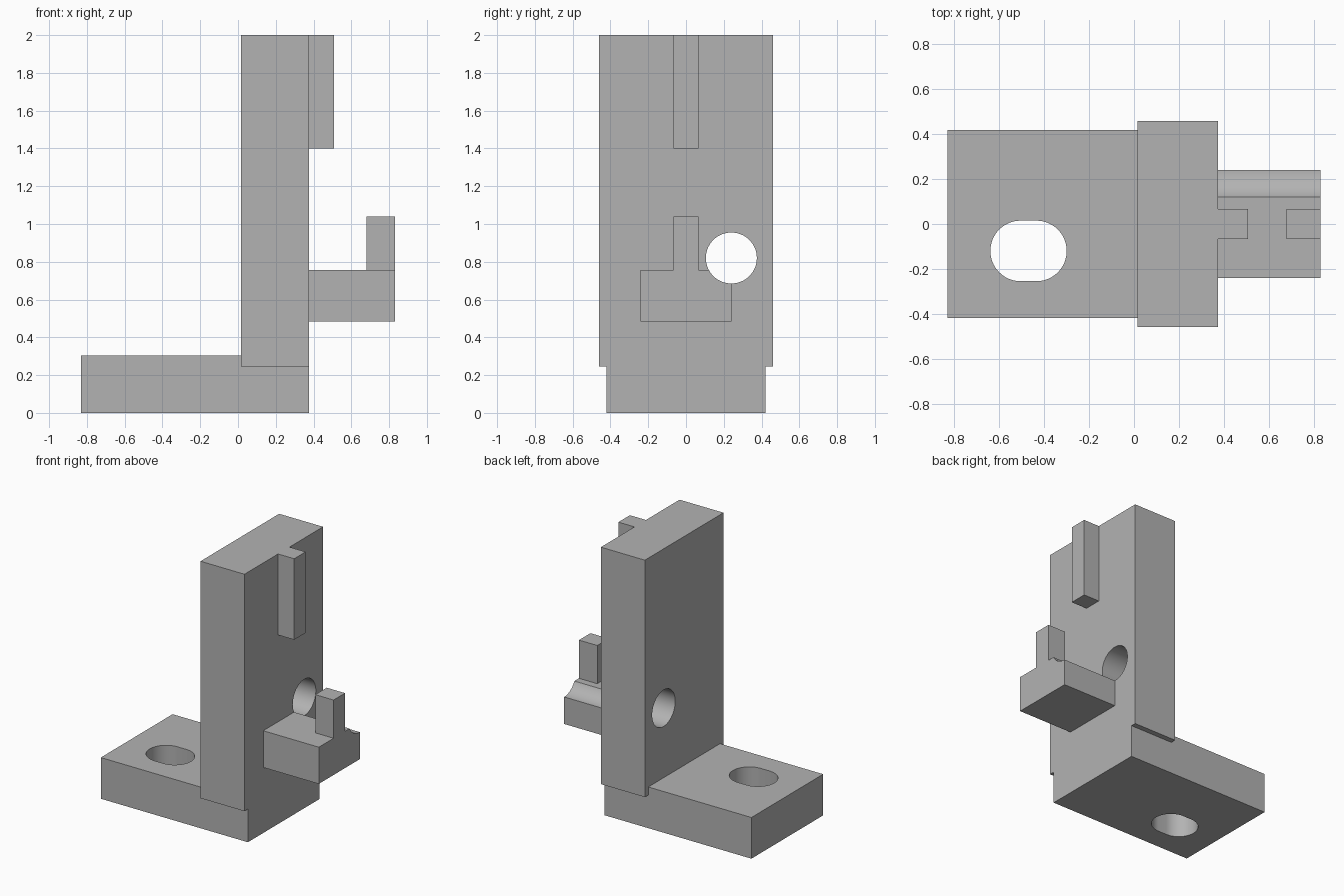
import bpy, bmesh, math
from mathutils import Vector

cube = bpy.data.objects.get("Cube")
if cube:
    bpy.data.objects.remove(cube, do_unlink=True)

# Single grey material
grey = bpy.data.materials.new("Grey")
grey.use_nodes = True
COLOUR = (0.45, 0.45, 0.45, 1)
grey.diffuse_color = COLOUR
grey.node_tree.nodes["Principled BSDF"].inputs["Base Color"].default_value = COLOUR


def prism(name, points, direction):
    """Extrude a closed outline along a direction."""
    bm = bmesh.new()
    face = bm.faces.new([bm.verts.new(p) for p in points])
    ext = bmesh.ops.extrude_face_region(bm, geom=[face])
    moved = [v for v in ext["geom"] if isinstance(v, bmesh.types.BMVert)]
    bmesh.ops.translate(bm, verts=moved, vec=Vector(direction))
    bmesh.ops.recalc_face_normals(bm, faces=bm.faces)
    mesh = bpy.data.meshes.new(name)
    bm.to_mesh(mesh)
    bm.free()
    mesh.materials.append(grey)
    obj = bpy.data.objects.new(name, mesh)
    bpy.context.collection.objects.link(obj)
    return obj


def block(name, x, y, z):
    outline = [(x[0], y[0], z[0]), (x[1], y[0], z[0]),
               (x[1], y[1], z[0]), (x[0], y[1], z[0])]
    return prism(name, outline, (0, 0, z[1] - z[0]))


def arc(radius, start, end, steps):
    angles = [start + (end - start) * i / steps for i in range(steps + 1)]
    return [(radius * math.cos(a), radius * math.sin(a)) for a in angles]


def combine(target, tool, operation):
    """Apply a boolean and discard the tool."""
    mod = target.modifiers.new(operation, 'BOOLEAN')
    mod.operation = operation
    mod.solver = 'EXACT'
    mod.object = tool
    bpy.context.view_layer.objects.active = target
    bpy.ops.object.modifier_apply(modifier=mod.name)
    bpy.data.objects.remove(tool, do_unlink=True)


# Solid parts: foot, upright, rib, shelf and stop post
bracket = block("angle_bracket", (-0.83, 0.375), (-0.42, 0.42), (0, 0.305))
parts = [
    block("upright", (0.015, 0.375), (-0.46, 0.46), (0.245, 2)),
    block("rib", (0.3, 0.507), (-0.067, 0.067), (1.4, 2)),
    block("shelf", (0.3, 0.83), (-0.24, 0.24), (0.485, 0.757)),
    block("stop_post", (0.68, 0.83), (-0.067, 0.067), (0.6, 1.04)),
]
for part in parts:
    combine(bracket, part, 'UNION')

# Round bore through the upright, which also scoops the shelf edge
R = 0.135
circle = arc(R, 0, 2 * math.pi, 64)[:-1]
bore = prism("bore_cutter", [(-0.2, 0.24 + a, 0.82 + b) for a, b in circle], (1.2, 0, 0))
combine(bracket, bore, 'DIFFERENCE')

# Elongated slot through the foot
half = math.pi / 2
slot = [(-0.435 + a, b - 0.12, -0.1) for a, b in arc(R, -half, half, 32)]
slot += [(-0.505 + a, b - 0.12, -0.1) for a, b in arc(R, half, 3 * half, 32)]
combine(bracket, prism("slot_cutter", slot, (0, 0, 0.6)), 'DIFFERENCE')

# Smooth the bores, keep the edges crisp
bpy.ops.object.select_all(action='DESELECT')
bracket.select_set(True)
bpy.context.view_layer.objects.active = bracket
bpy.ops.object.shade_smooth_by_angle(angle=math.radians(30))
